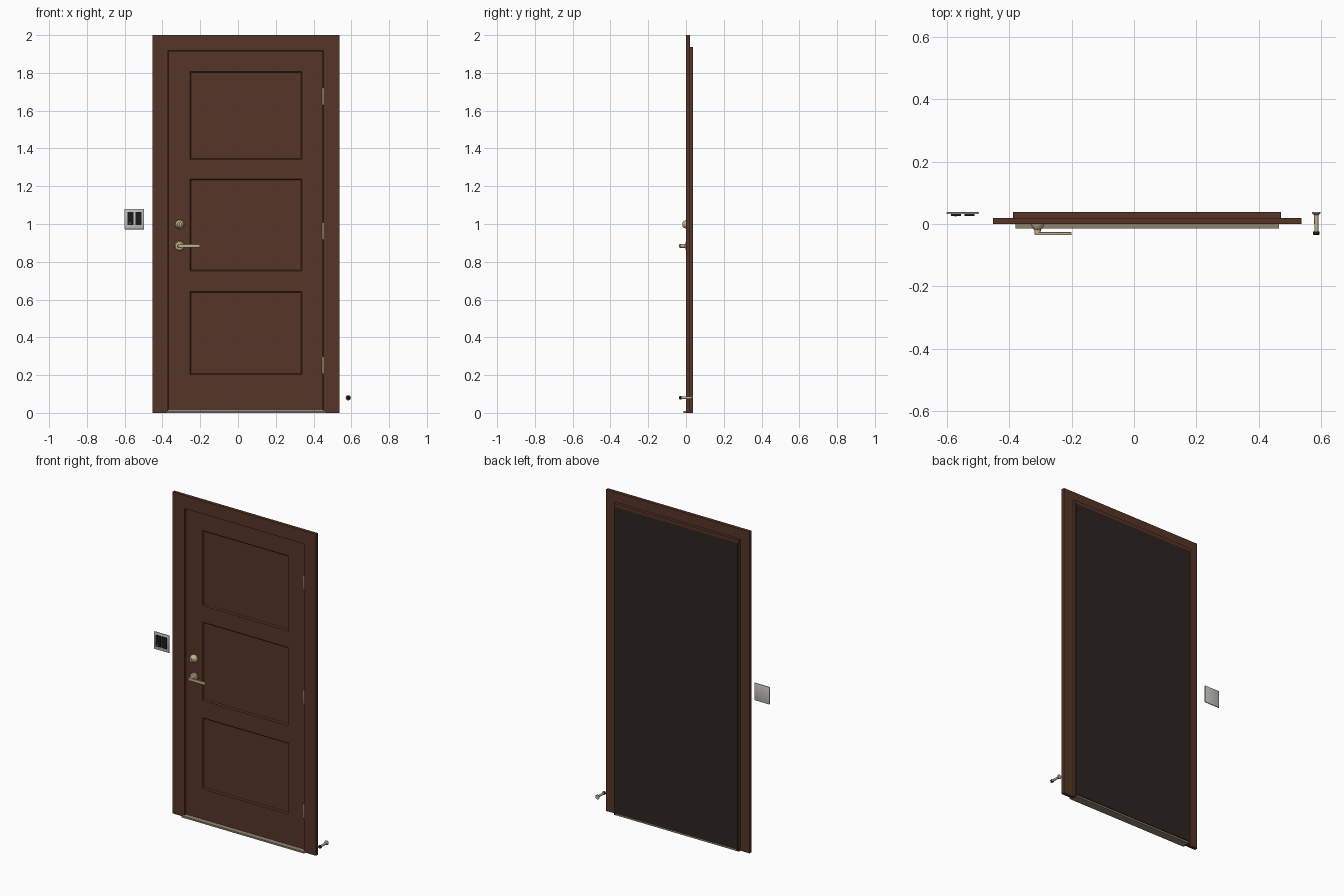
import bpy, bmesh, math
from mathutils import Matrix, Vector

if "Cube" in bpy.data.objects:
    bpy.data.objects.remove(bpy.data.objects["Cube"], do_unlink=True)


def material(name, rgb, metallic=0.0):
    m = bpy.data.materials.new(name)
    m.use_nodes = True
    m.diffuse_color = (*rgb, 1)
    m.node_tree.nodes["Principled BSDF"].inputs["Base Color"].default_value = (*rgb, 1)
    return m


WOOD = material("brown_wood", (0.092, 0.036, 0.02))
BACK = material("dark_backing", (0.026, 0.017, 0.015))
BRASS = material("brass", (0.55, 0.44, 0.25))
SILL = material("bronze_sill", (0.28, 0.23, 0.16))
PLATE = material("light_plate", (0.55, 0.54, 0.51))
BLACK = material("black", (0.012, 0.011, 0.011))


def finish(name, bm, mat, smooth=False):
    bmesh.ops.recalc_face_normals(bm, faces=bm.faces)
    me = bpy.data.meshes.new(name)
    bm.to_mesh(me)
    bm.free()
    me.materials.append(mat)
    ob = bpy.data.objects.new(name, me)
    bpy.context.collection.objects.link(ob)
    if smooth:
        bpy.ops.object.select_all(action="DESELECT")
        ob.select_set(True)
        bpy.context.view_layer.objects.active = ob
        bpy.ops.object.shade_smooth_by_angle(angle=math.radians(35))
    return ob


def box(name, x, y, z, mat, bevel=0.0):
    """Box from three (low, high) ranges."""
    bm = bmesh.new()
    size = [b - a for a, b in (x, y, z)]
    mid = [(a + b) / 2 for a, b in (x, y, z)]
    bmesh.ops.create_cube(bm, size=1, matrix=Matrix.Translation(mid) @ Matrix.Diagonal((*size, 1)))
    if bevel:
        bmesh.ops.bevel(bm, geom=bm.edges[:], offset=bevel, segments=2, affect="EDGES", profile=0.5)
    return finish(name, bm, mat, bool(bevel))


def turned(name, centre, profile, mat, axis="Y", sides=32):
    """Turn a (radius, distance) profile around an axis through centre."""
    bm = bmesh.new()
    verts = [bm.verts.new((r, 0, d)) for r, d in profile]
    edges = [bm.edges.new(pair) for pair in zip(verts, verts[1:])]
    bmesh.ops.spin(bm, geom=verts + edges, cent=(0, 0, 0), axis=(0, 0, 1),
                   angle=math.tau, steps=sides)
    bmesh.ops.remove_doubles(bm, verts=bm.verts, dist=1e-5)
    turn = Matrix.Rotation(math.radians(90), 4, "X") if axis == "Y" else Matrix()
    bm.transform(Matrix.Translation(centre) @ turn)   # Y profiles run toward the front
    return finish(name, bm, mat, True)


# Door opening and main levels
LEFT, RIGHT, TOP = 0.452, -0.37, 1.918
JAMB = 0.018
FACE = 0.012          # front of the door leaf
REAR = 0.0365

# Casing boards around the opening
box("right_casing", (-0.452, RIGHT - JAMB), (0, 0.02), (0, 1.925), WOOD)
box("left_casing", (LEFT + JAMB, 0.537), (0, 0.02), (0, 1.925), WOOD)
box("head_casing", (-0.452, 0.537), (0, 0.02), (1.925, 2), WOOD)

# Jambs lining the opening
box("right_jamb", (RIGHT - JAMB, RIGHT), (0.001, REAR), (0, TOP), WOOD)
box("left_jamb", (LEFT, LEFT + JAMB), (0.001, REAR), (0, TOP), WOOD)
box("head_jamb", (RIGHT - JAMB, LEFT + JAMB), (0.001, 0.038), (TOP, 1.938), WOOD)

# Dark sheet closing the rear, and the sill
box("rear_sheet", (RIGHT - 0.012, LEFT + 0.012), (REAR - 0.001, 0.038), (0.012, TOP), BACK)
box("sill", (-0.38, 0.465), (-0.014, 0.036), (0, 0.01), SILL)

# Door leaf: stiles, rails and recessed panels with sloped mouldings
IN_R, IN_L = -0.257, 0.341
box("lock_stile", (RIGHT + 0.002, IN_R), (FACE, 0.034), (0.013, TOP - 0.003), WOOD)
box("hinge_stile", (IN_L, LEFT - 0.002), (FACE, 0.034), (0.013, TOP - 0.003), WOOD)
rails = [(0.013, 0.2), (0.645, 0.75), (1.24, 1.34), (1.81, TOP - 0.003)]
for i, span in enumerate(rails):
    box(f"rail_{i + 1}", (IN_R, IN_L), (FACE, 0.034), span, WOOD)


def panel(name, z0, z1):
    bm = bmesh.new()
    corners = [(IN_R, z0), (IN_L, z0), (IN_L, z1), (IN_R, z1)]
    face = bm.faces.new([bm.verts.new((x, FACE + 0.001, z)) for x, z in corners])
    face.normal_update()
    # moulding lip, then the slope down to the flat field
    for width, drop in ((0.003, 0), (0.008, 0.007)):
        bmesh.ops.inset_individual(bm, faces=[face], thickness=width)
        bmesh.ops.translate(bm, verts=face.verts, vec=Vector((0, drop, 0)))
    finish(name, bm, WOOD)


for i, (low, high) in enumerate(zip(rails, rails[1:])):
    panel(f"panel_{i + 1}", low[1], high[0])

# Hinge knuckles with ball tips
for i, z in enumerate((0.252, 0.962, 1.675)):
    turned(f"hinge_{i + 1}", (0.45, 0.006, z),
           [(0, -0.048), (0.004, -0.045), (0.006, -0.038), (0.006, 0.038),
            (0.004, 0.045), (0, 0.048)], BRASS, "Z", 16)
    box(f"hinge_leaf_{i + 1}", (0.449, 0.452), (0.006, 0.02), (z - 0.036, z + 0.036), BRASS)

# Lever handle
HX, HZ = -0.309, 0.884
turned("lever_rose", (HX, FACE, HZ),
       [(0, 0), (0.026, 0), (0.026, 0.008), (0.022, 0.013), (0.011, 0.016),
        (0.01, 0.046), (0, 0.046)], BRASS)
box("lever_arm", (HX - 0.009, -0.2), (-0.036, -0.026), (HZ - 0.009, HZ + 0.009), BRASS, 0.003)

# Deadbolt with key slot
turned("deadbolt", (HX, FACE, 0.998),
       [(0, 0), (0.024, 0), (0.024, 0.009), (0.016, 0.026), (0.012, 0.03), (0, 0.03)], BRASS)
box("key_slot", (HX - 0.002, HX + 0.002), (-0.019, -0.017), (0.99, 1.006), BLACK)

# Wall stop beside the door
turned("stop_rod", (0.584, 0.038, 0.08),
       [(0, 0), (0.014, 0), (0.014, 0.004), (0.007, 0.009), (0.0065, 0.064), (0, 0.064)],
       BRASS, sides=20)
turned("stop_tip", (0.584, 0.038, 0.08),
       [(0, 0.062), (0.01, 0.062), (0.01, 0.071), (0.007, 0.074), (0, 0.074)], BLACK, sides=20)

# Switch plate with two rockers
box("switch_plate", (-0.6, -0.497), (0.032, 0.038), (0.972, 1.08), PLATE, 0.0015)
for i, x in enumerate((-0.5695, -0.5265)):
    box(f"rocker_{i + 1}", (x - 0.016, x + 0.016), (0.025, 0.033), (0.995, 1.063), BLACK)
box("indicator", (-0.575, -0.568), (0.0245, 0.0255), (1.002, 1.007), PLATE)
